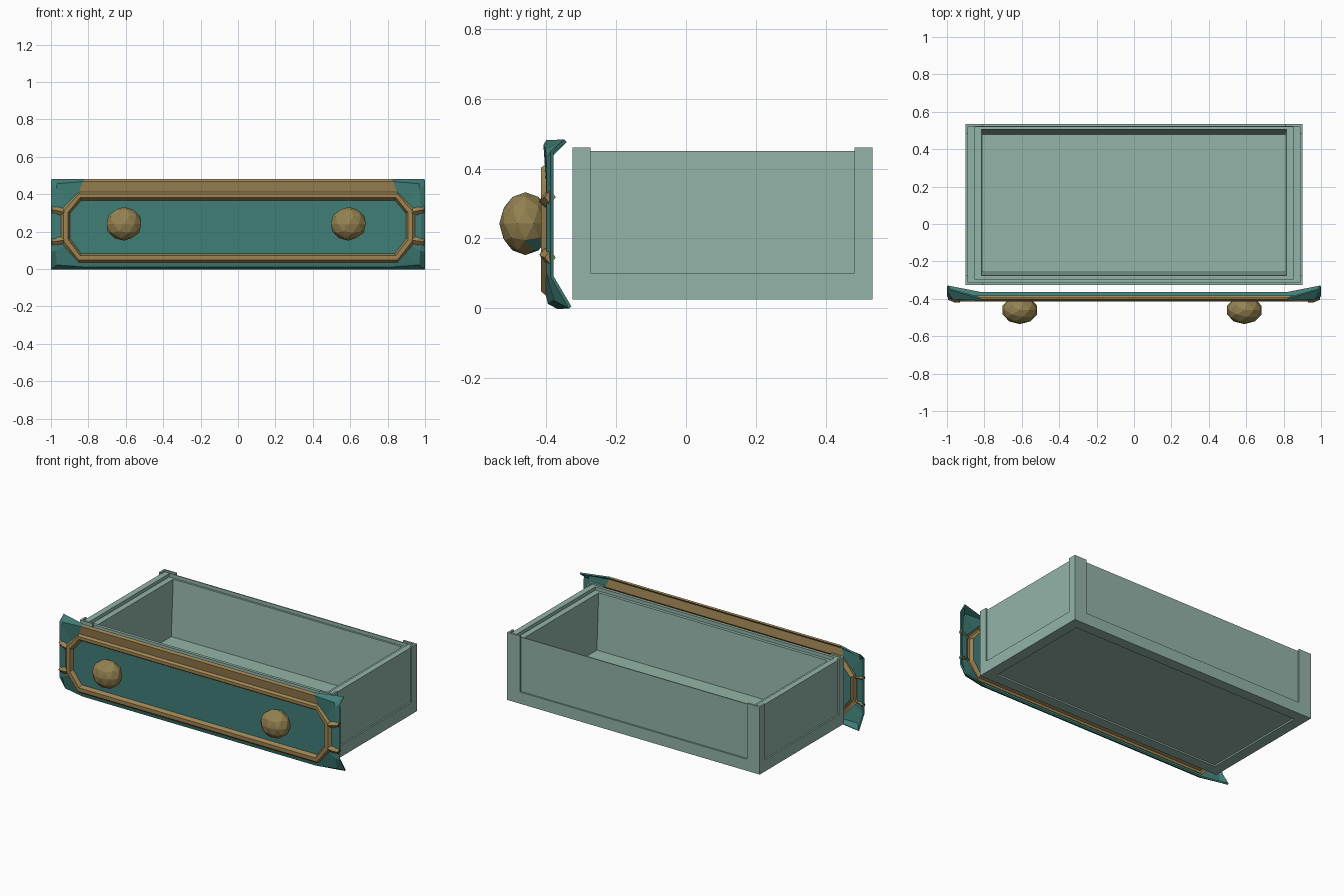
import bpy, bmesh
from mathutils import Vector

if "Cube" in bpy.data.objects:
    bpy.data.objects.remove(bpy.data.objects["Cube"])


def material(name, rgb):
    m = bpy.data.materials.new(name)
    m.use_nodes = True
    m.diffuse_color = (*rgb, 1)
    m.node_tree.nodes["Principled BSDF"].inputs["Base Color"].default_value = (*rgb, 1)
    return m


SAGE = material("sage_grey", (0.29, 0.455, 0.39))
TEAL = material("deep_teal", (0.052, 0.21, 0.185))
GILT = material("warm_gilt", (0.34, 0.23, 0.085))
GOLD = material("old_gold", (0.30, 0.225, 0.082))


def finish(bm, name, mats):
    bmesh.ops.recalc_face_normals(bm, faces=bm.faces)
    me = bpy.data.meshes.new(name)
    bm.to_mesh(me)
    bm.free()
    for m in mats:
        me.materials.append(m)
    ob = bpy.data.objects.new(name, me)
    bpy.context.collection.objects.link(ob)
    return ob


def loft(name, loops, mats, rule=lambda ring, seg: 0, cap_both=True):
    """Skin a list of equal-length point loops; the first (and last) loop is capped."""
    bm = bmesh.new()
    rows = [[bm.verts.new(p) for p in loop] for loop in loops]
    bm.faces.new(rows[0])
    if cap_both:
        bm.faces.new(rows[-1])
    n = len(rows[0])
    for r, (a, b) in enumerate(zip(rows, rows[1:])):
        for s in range(n):
            t = (s + 1) % n
            f = bm.faces.new((a[s], a[t], b[t], b[s]))
            f.material_index = rule(r, s)
    return finish(bm, name, mats)


def rect(x, y0, y1, z):
    return [(-x, y0, z), (x, y0, z), (x, y1, z), (-x, y1, z)]


def block(bm, x0, x1, y0, y1, z0, z1):
    vs = bmesh.ops.create_cube(bm, size=1)["verts"]
    for v in vs:
        v.co = (x1 if v.co.x > 0 else x0, y1 if v.co.y > 0 else y0,
                z1 if v.co.z > 0 else z0)


# Drawer tray: recessed underside, base rail, recessed walls, stepped rim, tapered cavity
loft("drawer_tray", [
    rect(0.83, -0.255, 0.465, 0.035),
    rect(0.83, -0.255, 0.465, 0.025),
    rect(0.90, -0.325, 0.535, 0.025),
    rect(0.90, -0.325, 0.535, 0.10),
    rect(0.89, -0.315, 0.525, 0.10),
    rect(0.89, -0.315, 0.525, 0.45),
    rect(0.852, -0.295, 0.518, 0.45),
    rect(0.852, -0.295, 0.518, 0.428),
    rect(0.815, -0.275, 0.505, 0.428),
    rect(0.81, -0.25, 0.478, 0.07),
], [SAGE])

# Thin L-shaped corner posts
for fb, y, d in (("front", -0.325, 1), ("back", 0.535, -1)):
    for side, s in (("left", 1), ("right", -1)):
        bm = bmesh.new()
        for dx, dy in ((0.09, 0.013), (0.013, 0.052)):
            xs = sorted((s * 0.9, s * (0.9 - dx)))
            ys = sorted((y, y + d * dy))
            block(bm, *xs, *ys, 0.09, 0.46)
        finish(bm, f"{fb}_{side}_post", [SAGE])


def front_loop(w, lo, hi, a, slo, shi, square, y_side, y_top, y_low, c_top, c_low):
    """Octagon that turns into a rectangle as square goes from 0 to 1."""
    def side_run(z, side_z, y_corner, t):
        """Point partway up the side, then the corner itself."""
        side = Vector((w, y_side, side_z))
        mid = Vector(((w + a) / 2, y_corner, (z + side_z) / 2))
        corner = mid.lerp(Vector((w, y_corner, z)), square)
        near = side.lerp(corner, t)
        near.y = y_side
        return [tuple(near), tuple(corner)]
    half = [(w, y_side, slo), (w, y_side, shi),
            *side_run(hi, shi, c_top, 0.82), (a, y_top, hi)]
    foot = [(a, y_low, lo), *reversed(side_run(lo, slo, c_low, 0.4))]
    flip = lambda pts: [(-p[0], p[1], p[2]) for p in reversed(pts)]
    return half + flip(half) + flip(foot) + foot


def frame_loop(w, lo, hi, a, slo, shi, y):
    return front_loop(w, lo, hi, a, slo, shi, 0, y, y, y, y, y)


# Front panel: flat centre, raised gilt frame, upright top band, hooked corners
TOP_SEGMENT = 4
panel = loft("front_panel", [
    frame_loop(0.90, 0.08, 0.37, 0.84, 0.16, 0.30, -0.387),
    frame_loop(0.91, 0.07, 0.385, 0.845, 0.155, 0.305, -0.411),
    frame_loop(0.93, 0.05, 0.40, 0.85, 0.15, 0.31, -0.411),
    frame_loop(0.945, 0.038, 0.412, 0.85, 0.145, 0.315, -0.397),
    front_loop(0.978, 0.015, 0.466, 0.83, 0.15, 0.31, 0.85,
               -0.395, -0.404, -0.392, -0.398, -0.375),
    front_loop(0.997, 0.002, 0.479, 0.82, 0.15, 0.31, 1,
               -0.384, -0.396, -0.366, -0.345, -0.332),
], [TEAL, GILT], lambda ring, seg: int(ring < 3 or seg == TOP_SEGMENT), cap_both=False)
shell = panel.modifiers.new("thickness", "SOLIDIFY")
shell.thickness = 0.01
shell.offset = 0

# Small gilt brackets joining the frame to the panel ends
for side, s in (("left", 1), ("right", -1)):
    for level, z0, z1 in (("upper", 0.305, 0.318), ("lower", 0.155, 0.145)):
        def section(x, y, z, r):
            return [(s * x, y + dy * r * 0.8, z + dz * r)
                    for dy, dz in ((-1, 0), (0, 1), (1, 0), (0, -1))]
        loft(f"{level}_{side}_bracket", [
            section(0.93, -0.405, z0, 0.018),
            section(0.96, -0.402, (z0 + z1) / 2, 0.021),
            section(0.995, -0.389, z1, 0.02)], [GILT])

# Faceted knobs, with a teal patch low on the back
for side, x in (("left", 0.59), ("right", -0.61)):
    bm = bmesh.new()
    bmesh.ops.create_icosphere(bm, subdivisions=2, radius=1)
    for v in bm.verts:
        v.co = (x + v.co.x * 0.097, -0.46 + v.co.y * 0.075, 0.242 + v.co.z * 0.09)
    for f in bm.faces:
        c = f.calc_center_median()
        f.material_index = int(c.y > -0.46 and c.z < 0.2)
    finish(bm, f"{side}_knob", [GOLD, TEAL])
